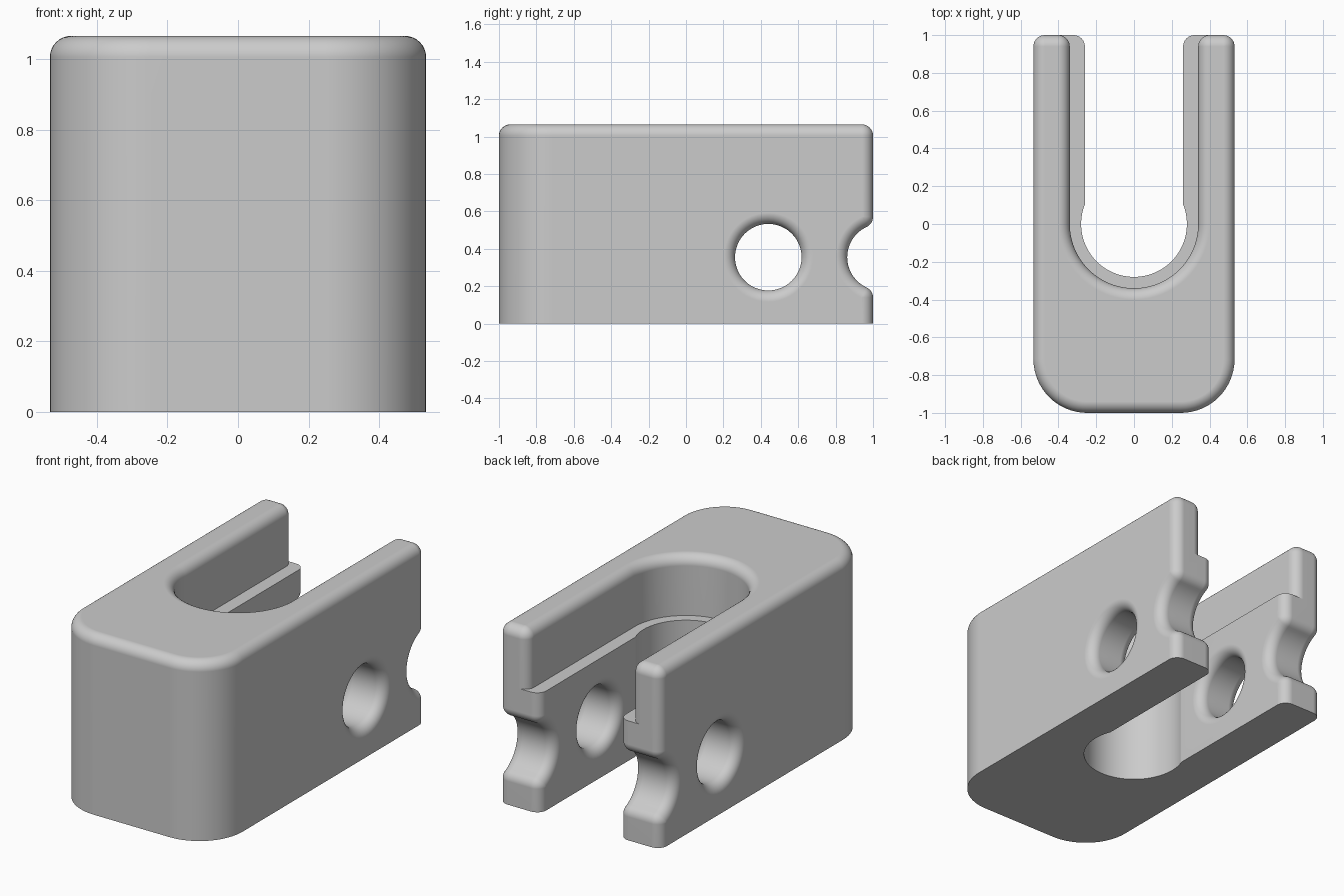
import bpy, bmesh
from math import sin, cos, pi, sqrt, atan2, asin

if "Cube" in bpy.data.objects:
    bpy.data.objects.remove(bpy.data.objects["Cube"])

HALF_W, TOP, LEDGE = 0.5325, 1.065, 0.71
EDGE = 0.06          # fillet on the outer and slot edges
SLOT, NECK, BORE = 0.34, 0.26, 0.28
HOLE_Z, HOLE_R = 0.355, 0.178


def arc(cx, cy, r, a0, a1, n=12):
    r = max(r, 0.0005)
    return [(cx + r * cos(a0 + (a1 - a0) * i / n),
             cy + r * sin(a0 + (a1 - a0) * i / n)) for i in range(n + 1)]


def mirror(half):
    """Close a right-hand half outline with its left-hand copy."""
    return half + [(-x, y) for x, y in reversed(half) if abs(x) > 1e-5]


def loft(name, outline, levels, place):
    """Skin outline(offset) through a list of (level, offset) pairs."""
    bm = bmesh.new()
    rings = [[bm.verts.new(place(p, q, h)) for p, q in outline(d)] for h, d in levels]
    for a, b in zip(rings, rings[1:]):
        for i in range(len(a)):
            j = (i + 1) % len(a)
            bm.faces.new((a[i], a[j], b[j], b[i]))
    bm.faces.new(rings[0])
    bm.faces.new(rings[-1])
    bmesh.ops.recalc_face_normals(bm, faces=bm.faces)
    mesh = bpy.data.meshes.new(name)
    bm.to_mesh(mesh)
    bm.free()
    obj = bpy.data.objects.new(name, mesh)
    bpy.context.collection.objects.link(obj)
    return obj


def fillet(r, n=8):
    """(distance before the face, offset) along a quarter-round edge."""
    return [(r - r * sin(i * pi / 2 / n), r - r * cos(i * pi / 2 / n)) for i in range(n + 1)]


# Outlines, each grown or shrunk by d
def body_outline(d):
    r = 0.285
    front = arc(HALF_W - r, -1 + r, r - d, -pi / 2, 0, 16)
    back = arc(HALF_W - EDGE, 1 - EDGE, EDGE - d, 0, pi / 2, 8)
    return mirror(front + back)


def back_flare(half, d):
    return arc(half + EDGE, 1 - EDGE, EDGE - d, pi, pi / 2, 8) + [(half + EDGE, 1.2)]


def slot_outline(d):
    return mirror(arc(0, 0, SLOT + d, -pi / 2, 0, 24) + back_flare(SLOT, d))


def neck_outline(d):
    a = atan2(sqrt(BORE ** 2 - NECK ** 2), NECK)
    return mirror(arc(0, 0, BORE, -pi / 2, a, 28) + back_flare(NECK, d))


def hole_outline(d):
    return arc(0.44, HOLE_Z, HOLE_R + d, 0, 2 * pi, 48)[:-1]


def notch_outline(d):
    cy = 1.04
    rise = sqrt((HOLE_R + EDGE) ** 2 - (cy - 1 + EDGE) ** 2)
    a = asin(rise / (HOLE_R + EDGE))
    lower = arc(0, 0, HOLE_R + d, pi, pi - a, 14)
    lip = arc(1 - EDGE - cy, rise, EDGE - d, -a, 0, 6)
    half = lower + lip + [(0.2, rise)]
    pts = half + [(y, -z) for y, z in reversed(half[1:])]
    return [(y + cy, z + HOLE_Z) for y, z in pts]


def upright(p, q, h):
    return (p, q, h)


def sideways(p, q, h):
    return (h, p, q)


# Levels across both arms: flared at every face, straight inside the wall
rim = fillet(EDGE)
wall = [(NECK + t, d) for t, d in reversed(rim)] + [(HALF_W - t, d) for t, d in rim]
wall = [(NECK - 0.03, EDGE)] + wall + [(HALF_W + 0.1, EDGE)]
across = [(-x, d) for x, d in reversed(wall)] + wall

# Body with rounded upper edges
body = loft("slotted_block", body_outline,
            [(0, 0)] + [(TOP - t, d) for t, d in rim], upright)

# Cutters
cutters = [
    loft("upper_slot_cutter", slot_outline,
         [(LEDGE, 0)] + [(TOP - t, d) for t, d in rim] + [(TOP + 0.1, EDGE)], upright),
    loft("lower_slot_cutter", neck_outline, [(-0.1, 0), (LEDGE + 0.05, 0)], upright),
    loft("cross_hole_cutter", hole_outline, across, sideways),
    loft("back_notch_cutter", notch_outline, across, sideways),
]
bpy.ops.object.select_all(action='DESELECT')
bpy.context.view_layer.objects.active = body
body.select_set(True)
for cutter in cutters:
    cutter.hide_render = True
    mod = body.modifiers.new("cut", 'BOOLEAN')
    mod.operation, mod.solver, mod.object = 'DIFFERENCE', 'EXACT', cutter
    bpy.ops.object.modifier_apply(modifier=mod.name)
    bpy.data.objects.remove(cutter)

# Plain grey material
grey = bpy.data.materials.new("light_grey")
grey.use_nodes = True
colour = (0.6, 0.6, 0.6, 1)
grey.diffuse_color = colour
grey.node_tree.nodes["Principled BSDF"].inputs["Base Color"].default_value = colour
body.data.materials.clear()
body.data.materials.append(grey)

# Smooth fillets, crisp ledges and base
bpy.ops.object.shade_smooth_by_angle(angle=pi / 6)
normals = body.modifiers.new("flat_face_normals", 'WEIGHTED_NORMAL')
normals.keep_sharp = True
